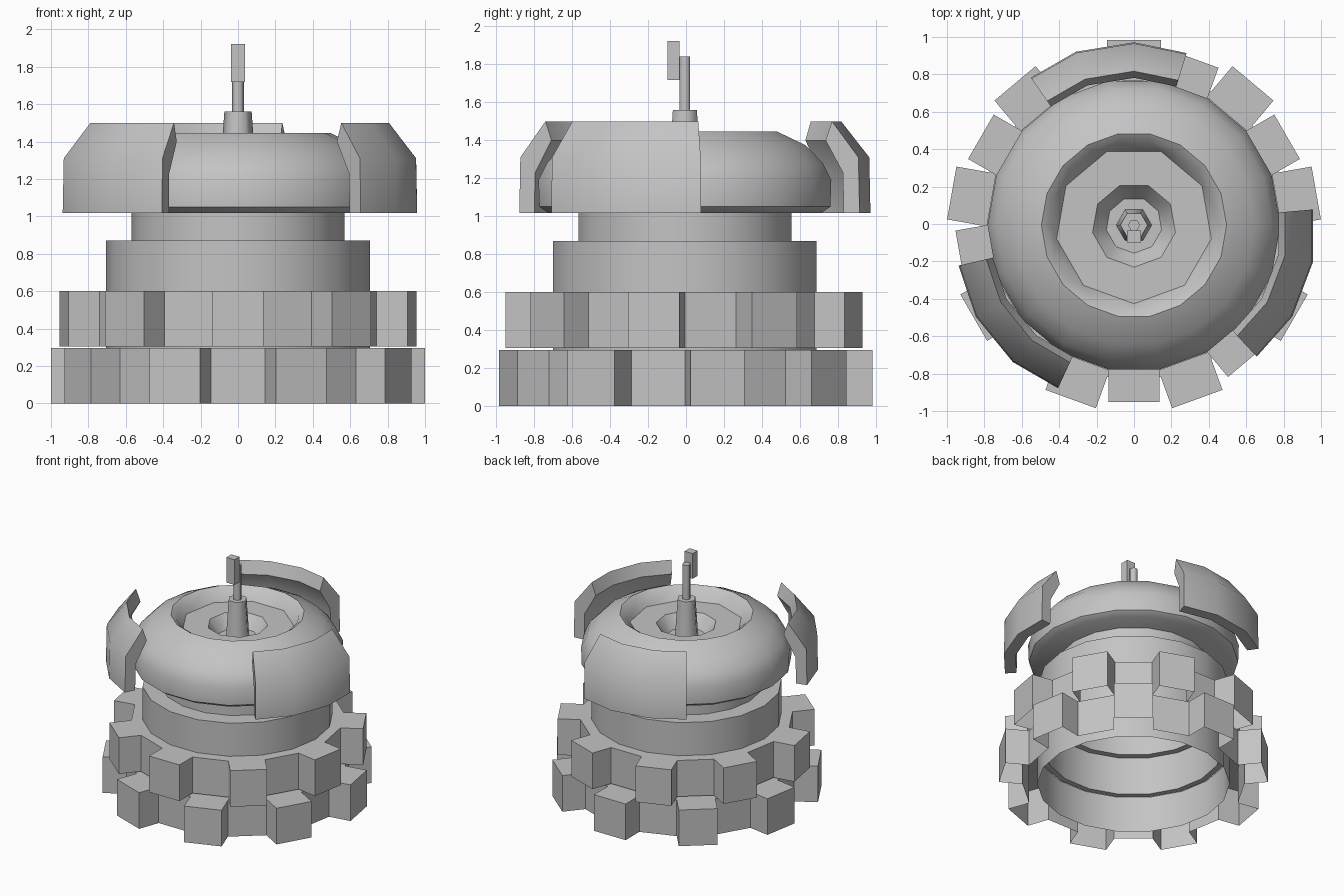
import bpy, bmesh, math
from math import radians, cos, sin, pi

if "Cube" in bpy.data.objects:
    bpy.data.objects.remove(bpy.data.objects["Cube"], do_unlink=True)

CY = -0.006          # axis position in y
N = 18               # sides of all large rings

grey = bpy.data.materials.new("plain_grey")
grey.use_nodes = True
COL = (0.55, 0.55, 0.55, 1)
grey.diffuse_color = COL
grey.node_tree.nodes["Principled BSDF"].inputs["Base Color"].default_value = COL


def finish(name, bm, angle=30):
    bmesh.ops.recalc_face_normals(bm, faces=bm.faces)
    me = bpy.data.meshes.new(name)
    bm.to_mesh(me)
    bm.free()
    me.materials.append(grey)
    ob = bpy.data.objects.new(name, me)
    ob.location.y = CY
    bpy.context.collection.objects.link(ob)
    bpy.ops.object.select_all(action='DESELECT')
    ob.select_set(True)
    bpy.context.view_layer.objects.active = ob
    bpy.ops.object.shade_smooth_by_angle(angle=radians(angle))
    return ob


def ring(bm, r, z, n=N, phase=0):
    angles = [2 * pi * i / n + radians(phase) for i in range(n)]
    return [bm.verts.new((r * cos(a), r * sin(a), z)) for a in angles]


def bridge(bm, a, b):
    n = len(a)
    return [bm.faces.new((a[i], a[(i + 1) % n], b[(i + 1) % n], b[i])) for i in range(n)]


def lathe(name, profile, n=N, loop=False, angle=30):
    """Spin a profile; either a closed tube section or a capped solid."""
    bm = bmesh.new()
    rings = [ring(bm, r, z, n) for r, z in profile]
    for a, b in zip(rings, rings[1:]):
        bridge(bm, a, b)
    if loop:
        bridge(bm, rings[-1], rings[0])
    else:
        bm.faces.new(rings[0])
        bm.faces.new(rings[-1])
    return finish(name, bm, angle)


def gear(name, r_out, r_in, reach, z0, z1, start):
    """Ring shell, open below, with every second outer face pushed out as a tooth."""
    bm = bmesh.new()
    rs = [ring(bm, r, z) for r, z in ((r_in, z0), (r_in, z1), (r_out, z1), (r_out, z0))]
    bridge(bm, rs[0], rs[1])
    bridge(bm, rs[1], rs[2])
    outer = bridge(bm, rs[2], rs[3])
    for i in range(start, N, 2):
        a = radians(20 * i + 10)
        tooth = bmesh.ops.extrude_discrete_faces(bm, faces=[outer[i]])["faces"][0]
        bmesh.ops.translate(bm, verts=tooth.verts, vec=(reach * cos(a), reach * sin(a), 0))
    under = [f for f in bm.faces if all(abs(v.co.z - z0) < 1e-4 for v in f.verts)]
    bmesh.ops.delete(bm, geom=under, context='FACES_ONLY')
    return finish(name, bm, 25)


# Two staggered toothed rings
gear("lower_gear", 0.825, 0.715, 0.177, 0, 0.295, 0)
gear("upper_gear", 0.788, 0.70, 0.169, 0.305, 0.6, 1)

# Hollow stepped neck
lathe("neck", [(0.66, 0.29), (0.705, 0.29), (0.705, 0.87), (0.57, 0.87), (0.57, 1.03),
               (0.53, 1.03), (0.53, 0.84), (0.61, 0.84), (0.61, 0.6), (0.66, 0.6)], loop=True)

# Rounded head, its recess stepping down to a nine-sided floor and centre well
bm = bmesh.new()
outer = [ring(bm, r, z) for r, z in (
    (0.73, 1.017), (0.778, 1.05), (0.783, 1.19), (0.738, 1.28), (0.645, 1.374),
    (0.495, 1.445), (0.458, 1.42))]
inner = [ring(bm, r, z, 9, 30) for r, z in ((0.42, 1.35), (0.225, 1.35), (0.15, 1.25))]
for rings in (outer, inner):
    for a, b in zip(rings, rings[1:]):
        bridge(bm, a, b)
rim, floor = outer[-1], inner[0]
for j in range(9):
    p, q, r = (rim[(2 * j + k) % N] for k in (1, 2, 3))
    bm.faces.new((p, q, floor[j]))
    bm.faces.new((q, r, floor[(j + 1) % 9], floor[j]))
bm.faces.new(outer[0])
bm.faces.new(inner[-1])
finish("head", bm, 36)

# Three curved armour plates around the head
SECTION = [(0.962, 1.017), (0.956, 1.31), (0.81, 1.5), (0.775, 1.4), (0.87, 1.23), (0.875, 1.017)]
CUTS = [(73, 1), (90, 1.016), (108.5, 1.016), (125, 1)]    # angle, bulge
for k, label in enumerate(("back", "right", "left")):
    bm = bmesh.new()
    cuts = []
    for deg, bulge in CUTS:
        a = radians(deg + 120 * k)
        cuts.append([bm.verts.new((r * bulge * cos(a), r * bulge * sin(a), z)) for r, z in SECTION])
    for a, b in zip(cuts, cuts[1:]):
        bridge(bm, a, b)
    bm.faces.new(cuts[0])
    bm.faces.new(cuts[-1])
    finish(label + "_plate", bm, 40)

# Centre spindle, rod and small block at its tip
lathe("spindle", [(0.095, 1.25), (0.073, 1.56)], n=6, angle=65)
lathe("rod", [(0.032, 1.5), (0.032, 1.84)], n=6, angle=65)
bm = bmesh.new()
bmesh.ops.create_cube(bm, size=1)
bmesh.ops.scale(bm, vec=(0.074, 0.064, 0.205), verts=bm.verts)
bmesh.ops.translate(bm, vec=(0, -0.06, 1.82), verts=bm.verts)
finish("tip_block", bm)
